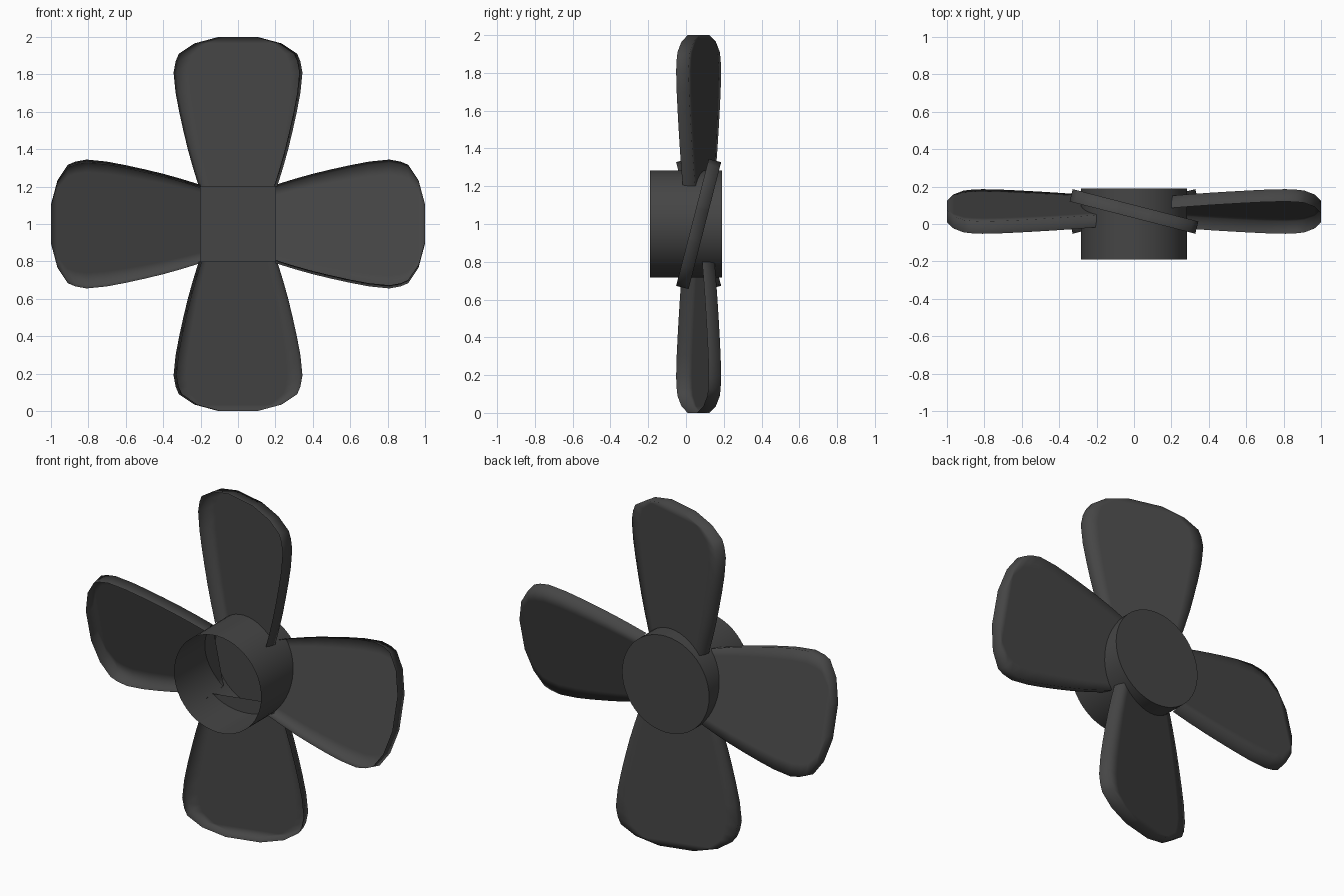
import bpy, bmesh, math
from mathutils import Matrix

if "Cube" in bpy.data.objects:
    bpy.data.objects.remove(bpy.data.objects["Cube"])

grey = bpy.data.materials.new("dark grey")
grey.diffuse_color = (0.06, 0.06, 0.06, 1)
grey.use_nodes = True
grey.node_tree.nodes["Principled BSDF"].inputs["Base Color"].default_value = grey.diffuse_color


def finish(bm, name):
    me = bpy.data.meshes.new(name)
    bm.to_mesh(me)
    bm.free()
    me.materials.append(grey)
    ob = bpy.data.objects.new(name, me)
    bpy.context.collection.objects.link(ob)
    return ob


# Hub: thin cup, open at the front, closed at the back
R, N = 0.284, 48
bm = bmesh.new()
rings = [[bm.verts.new((R * math.cos(2 * math.pi * i / N), y, 1 + R * math.sin(2 * math.pi * i / N)))
          for i in range(N)] for y in (-0.19, 0.19)]
for i in range(N):
    j = (i + 1) % N
    bm.faces.new((rings[0][i], rings[1][i], rings[1][j], rings[0][j])).smooth = True
bm.faces.new(rings[1])
for e in bm.edges:
    if all(v.co.y > 0.18 for v in e.verts):
        e.smooth = False
bmesh.ops.recalc_face_normals(bm, faces=bm.faces)
finish(bm, "hub")

# Blade: thin pitched tray, floor at the back, rim wall facing forward
# rows are (radius, half width)
ROWS = [(0.2, 0.205), (0.3, 0.236), (0.4, 0.264), (0.5, 0.288), (0.6, 0.31), (0.7, 0.329),
        (0.81, 0.34), (0.87, 0.329), (0.91, 0.312), (0.965, 0.23), (1.0, 0.1)]
COLS = [-1, -0.8, -0.4, 0, 0.4, 0.8, 1]
HALF, PITCH = 0.034, math.radians(14.4)
C, S = math.cos(PITCH), math.sin(PITCH)


def blade(name, angle):
    bm = bmesh.new()

    def point(r, w, s, v):
        u = s * (w - 0.004) / C
        return bm.verts.new((u * C + v * S, -u * S + v * C + 0.067, r))

    # floor
    g = [[point(r, w, s, HALF) for s in COLS] for r, w in ROWS]
    for i in range(len(g) - 1):
        for j in range(len(COLS) - 1):
            bm.faces.new((g[i][j], g[i + 1][j], g[i + 1][j + 1], g[i][j + 1]))

    # rim wall, up one side, over the tip and down the other; the root stays open
    top = ROWS[-1]
    back = [r[-1] for r in g[:-1]] + g[-1][::-1] + [r[0] for r in g[-2::-1]]
    lip = ([point(r, w, 1, -HALF) for r, w in ROWS[:-1]]
           + [point(*top, s, -HALF) for s in COLS[::-1]]
           + [point(r, w, -1, -HALF) for r, w in ROWS[-2::-1]])
    for i in range(len(lip) - 1):
        bm.faces.new((back[i], lip[i], lip[i + 1], back[i + 1]))

    bmesh.ops.recalc_face_normals(bm, faces=bm.faces)
    for f in bm.faces:
        f.smooth = True
    bmesh.ops.transform(bm, verts=bm.verts,
                        matrix=Matrix.Translation((0, 0, 1)) @ Matrix.Rotation(angle, 4, 'Y'))
    finish(bm, name)


for k, n in enumerate(("top", "right", "bottom", "left")):
    blade(n + "_blade", k * math.pi / 2)
